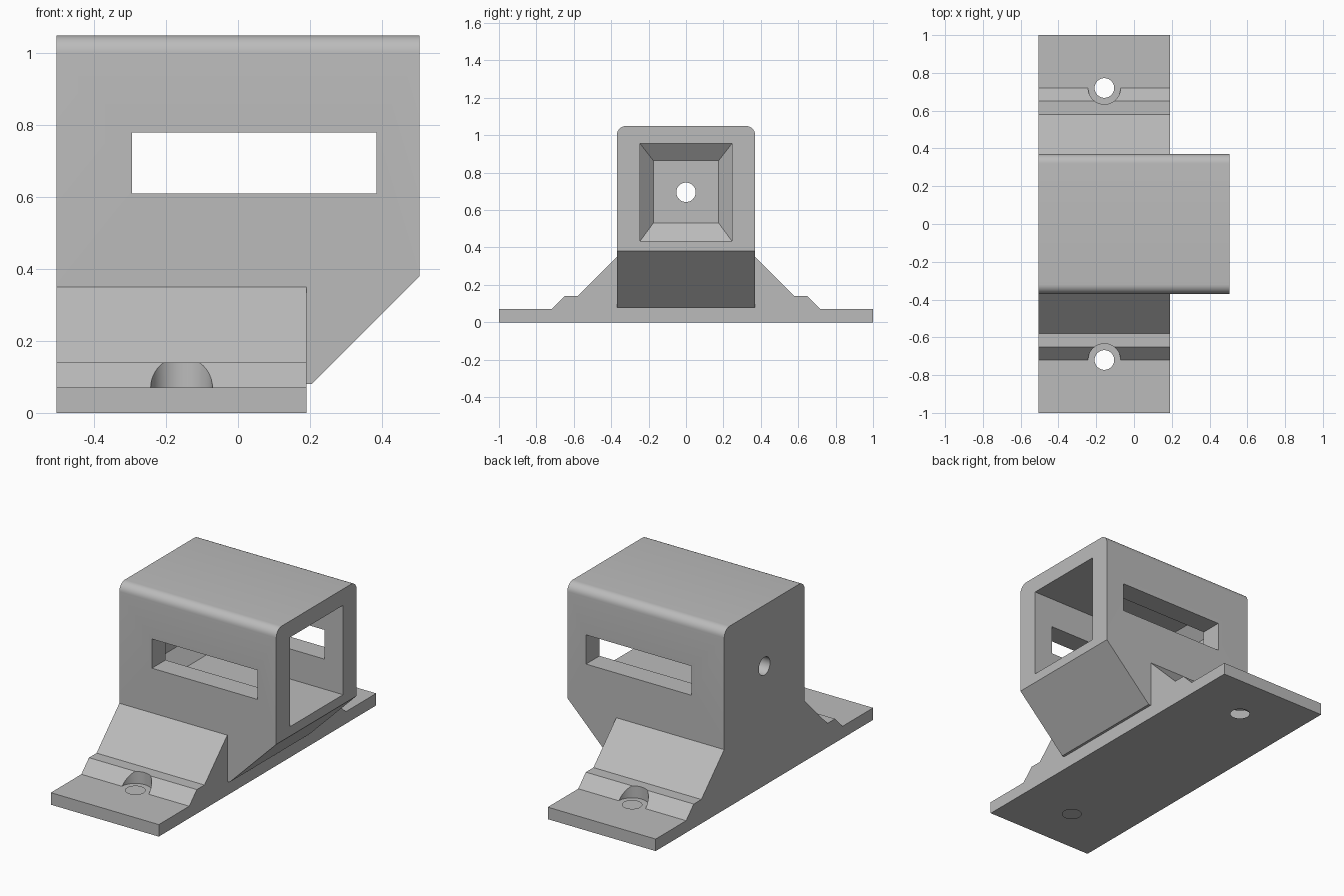
import bpy, bmesh, math
from mathutils import Matrix, Vector

cube = bpy.data.objects.get("Cube")
if cube:
    bpy.data.objects.remove(cube, do_unlink=True)

grey = bpy.data.materials.new("plain grey")
grey.use_nodes = True
colour = (0.5, 0.5, 0.5, 1)
grey.diffuse_color = colour
grey.node_tree.nodes["Principled BSDF"].inputs["Base Color"].default_value = colour


def finish(bm, name):
    bmesh.ops.recalc_face_normals(bm, faces=bm.faces)
    mesh = bpy.data.meshes.new(name)
    bm.to_mesh(mesh)
    bm.free()
    mesh.materials.append(grey)
    obj = bpy.data.objects.new(name, mesh)
    bpy.context.collection.objects.link(obj)
    return obj


def loft(name, rings):
    """Closed solid through a row of matching point rings."""
    bm = bmesh.new()
    loops = [[bm.verts.new(p) for p in ring] for ring in rings]
    bm.faces.new(loops[0])
    bm.faces.new(loops[-1])
    for a, b in zip(loops, loops[1:]):
        for i in range(len(a)):
            j = (i + 1) % len(a)
            bm.faces.new((a[i], a[j], b[j], b[i]))
    return finish(bm, name)


def cylinder(name, radius, depth, centre, axis="Z"):
    bm = bmesh.new()
    bmesh.ops.create_cone(bm, cap_ends=True, segments=48, radius1=radius,
                          radius2=radius, depth=depth)
    if axis == "X":
        bm.transform(Matrix.Rotation(math.pi / 2, 4, "Y"))
    bm.transform(Matrix.Translation(Vector(centre)))
    return finish(bm, name)


def apply(obj, mod):
    bpy.context.view_layer.objects.active = obj
    bpy.ops.object.modifier_apply(modifier=mod.name)


def combine(obj, other, operation):
    mod = obj.modifiers.new(operation, "BOOLEAN")
    mod.operation = operation
    mod.solver = "EXACT"
    mod.object = other
    apply(obj, mod)
    bpy.data.objects.remove(other, do_unlink=True)


BACK, FOOT_END, TIP = -0.505, 0.19, 0.505
HALF = 0.37

# Housing: side outline with a sloped underside, extruded across y
outline = [(BACK, 0.08), (0.205, 0.08), (TIP, 0.38), (TIP, 1.05), (BACK, 1.05)]
housing = loft("mounting_housing",
               [[(x, y, z) for x, z in outline] for y in (-HALF, HALF)])

# Rounded long top edges
bm = bmesh.new()
bm.from_mesh(housing.data)
top = [e for e in bm.edges
       if all(v.co.z > 1 for v in e.verts) and abs(e.verts[0].co.y - e.verts[1].co.y) < 0.01]
bmesh.ops.bevel(bm, geom=top, offset=0.05, segments=8, profile=0.5, affect="EDGES")
bm.to_mesh(housing.data)
bm.free()

# Stepped foot plate, mirrored front to back
side = [(1, 0), (1, 0.07), (0.72, 0.07), (0.65, 0.14), (0.58, 0.14), (0.31, 0.41)]
profile = side + [(-y, z) for y, z in reversed(side)]
foot = loft("foot", [[(x, y, z) for y, z in profile] for x in (BACK, FOOT_END)])
combine(housing, foot, "UNION")


# Square cavity open at the side, narrowing to the back wall
def rect(x, half, low, high):
    return [(x, -half, low), (x, half, low), (x, half, high), (x, -half, high)]


cavity = loft("cavity", [rect(0.6, 0.245, 0.435, 0.955),
                         rect(-0.37, 0.245, 0.435, 0.955),
                         rect(-0.44, 0.175, 0.53, 0.865)])
combine(housing, cavity, "DIFFERENCE")

# Long slot through both side walls
slot = loft("slot", [rect(-0.295, 0.5, 0.61, 0.78), rect(0.385, 0.5, 0.61, 0.78)])
combine(housing, slot, "DIFFERENCE")

# Cable hole in the back wall
combine(housing, cylinder("cable_hole", 0.052, 0.3, (-0.5, 0, 0.695), "X"), "DIFFERENCE")

# Bolt holes with round clearance cut into the steps
for y in (-0.72, 0.72):
    combine(housing, cylinder("clearance", 0.086, 0.4, (-0.157, y, 0.27)), "DIFFERENCE")
    combine(housing, cylinder("bolt_hole", 0.052, 0.4, (-0.157, y, 0)), "DIFFERENCE")

bpy.ops.object.select_all(action="DESELECT")
housing.select_set(True)
bpy.context.view_layer.objects.active = housing
bpy.ops.object.shade_smooth_by_angle(angle=math.radians(25))
